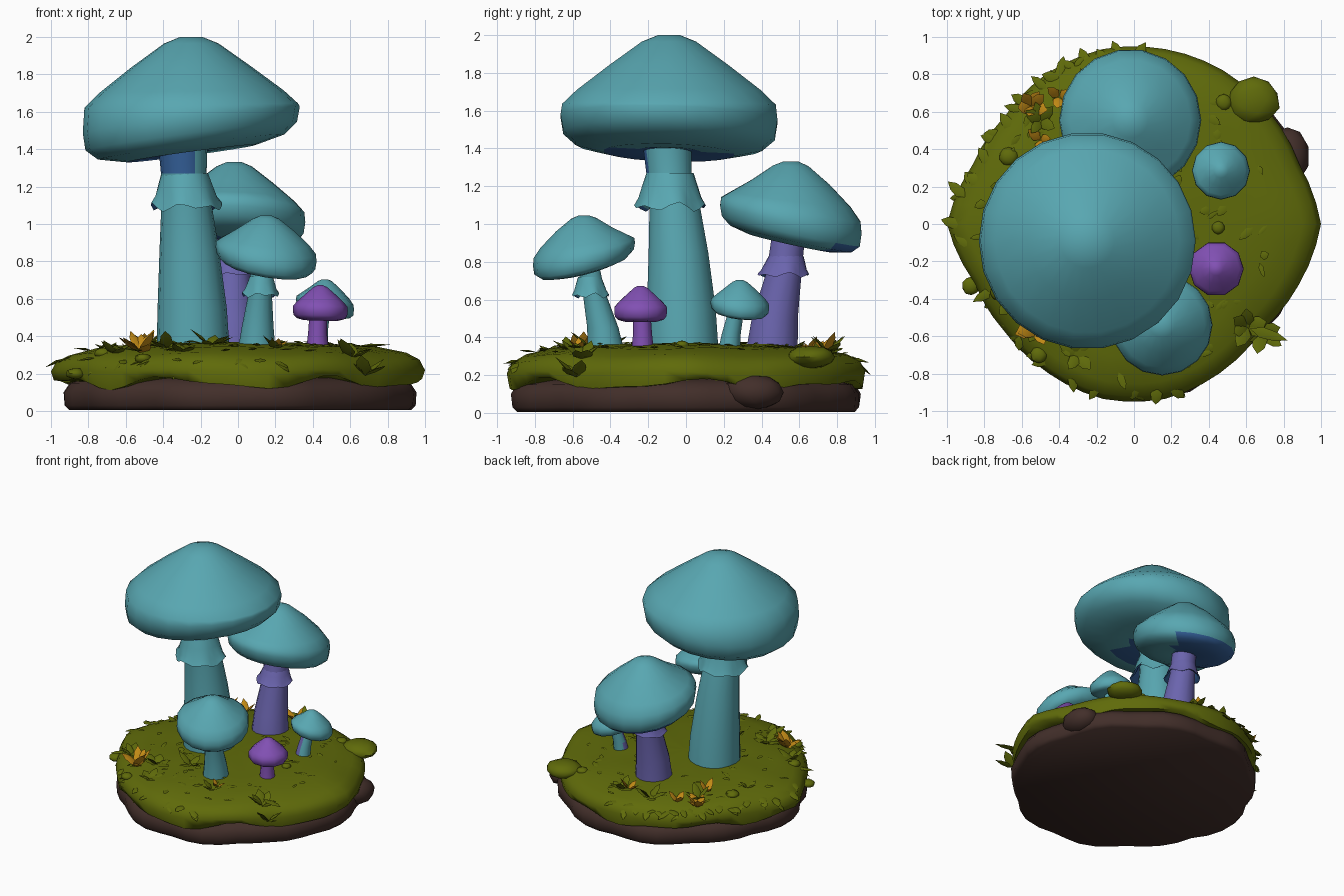
import bpy, bmesh, math, random
from mathutils import Vector, Matrix

random.seed(4)
if "Cube" in bpy.data.objects:
    bpy.data.objects.remove(bpy.data.objects["Cube"], do_unlink=True)


def material(name, rgb):
    m = bpy.data.materials.new(name)
    m.use_nodes = True
    m.diffuse_color = (*rgb, 1)
    m.node_tree.nodes["Principled BSDF"].inputs["Base Color"].default_value = (*rgb, 1)
    return m


TEAL = material("teal", (0.098, 0.385, 0.44))
BLUE = material("deep blue", (0.035, 0.12, 0.33))
LILAC = material("blue purple", (0.145, 0.128, 0.42))
VIOLET = material("violet", (0.22, 0.08, 0.45))
MOSS = material("moss green", (0.115, 0.145, 0.003))
SOIL = material("soil brown", (0.055, 0.028, 0.023))
AMBER = material("amber", (0.55, 0.26, 0.008))


def finish(name, bm, mats, rule=None, angle=40):
    """Turn a bmesh into an object; rule picks the material index of each face."""
    bmesh.ops.recalc_face_normals(bm, faces=bm.faces)
    if rule:
        for f in bm.faces:
            f.material_index = int(rule(f))
    me = bpy.data.meshes.new(name)
    bm.to_mesh(me)
    bm.free()
    for m in mats:
        me.materials.append(m)
    ob = bpy.data.objects.new(name, me)
    bpy.context.collection.objects.link(ob)
    bpy.ops.object.select_all(action="DESELECT")
    ob.select_set(True)
    bpy.context.view_layer.objects.active = ob
    bpy.ops.object.shade_smooth_by_angle(angle=math.radians(angle))


def loft(rings, closed=False):
    """Skin a list of rings; ends are filled unless the loft closes on itself."""
    bm = bmesh.new()
    vs = [[bm.verts.new(p) for p in ring] for ring in rings]
    n = len(vs[0])
    pairs = list(zip(vs, vs[1:])) + ([(vs[-1], vs[0])] if closed else [])
    for a, b in pairs:
        for i in range(n):
            j = (i + 1) % n
            bm.faces.new((a[i], a[j], b[j], b[i]))
    if not closed:
        bm.faces.new(vs[0])
        bm.faces.new(vs[-1])
    return bm


def angles(n):
    return [math.tau * i / n for i in range(n)]


# ---- ground outline and height
OUTLINE = [1, .94, .94, .95, .95, .95, .93, .9, .92, 1, .91, .9, .92, .95, .95, .92, .89, .94]
MOUND = [(0, .37), (.5, .36), (.75, .34), (.9, .305), (.97, .27), (1, .215), (.985, .15), (.85, .15)]


def outline(a):
    t = (a % math.tau) / math.tau * len(OUTLINE)
    i = int(t)
    lo, hi = OUTLINE[i % 18], OUTLINE[(i + 1) % 18]
    return lo + (hi - lo) * (t - i)


def height(x, y):
    f = math.hypot(x, y) / outline(math.atan2(y, x))
    for (f0, h0), (f1, h1) in zip(MOUND[:5], MOUND[1:6]):
        if f <= f1:
            return h0 + (h1 - h0) * (f - f0) / (f1 - f0)
    return .2


# moss cover with a drooping, wavy hem
rings = []
for f, h in MOUND:
    f = max(f, .03)
    ring = []
    for a in angles(54):
        r = f * outline(a)
        hem = .022 * math.sin(a * 6 + 1) + .012 * math.sin(a * 11) if h < .2 else 0
        bump = .008 * math.sin(a * 7 + f * 9) * f
        ring.append((r * math.cos(a), r * math.sin(a), h + hem + bump))
    rings.append(ring)
finish("moss_cover", loft(rings), [MOSS], angle=75)

# soil slab made of broad stony lumps
rings = []
for f, z in [(.975, .005), (1, .03), (1.005, .1), (.97, .15), (.85, .18)]:
    ring = []
    for a in angles(45):
        r = f * min(.94, outline(a)) * (1 - .035 * abs(math.sin(a * 5 + 2 * z)) ** 3)
        ring.append((.01 + r * math.cos(a), r * math.sin(a), z))
    rings.append(ring)
finish("soil_slab", loft(rings), [SOIL], angle=50)


def lump(name, loc, size, mat):
    bm = bmesh.new()
    bmesh.ops.create_icosphere(bm, subdivisions=2, radius=1)
    for v in bm.verts:
        v.co *= random.uniform(.94, 1.05)
    bmesh.ops.transform(bm, matrix=Matrix.LocRotScale(Vector(loc), None, Vector(size)), verts=bm.verts)
    finish(name, bm, [mat])


lump("side_rock", (.82, .36, .11), (.115, .165, .095), SOIL)
lump("moss_mound", (.64, .66, .295), (.14, .13, .06), MOSS)
for i, (x, y, r) in enumerate([(.48, .65, .045), (-.67, .36, .05), (-.51, -.7, .045),
                               (-.72, -.36, .05), (-.87, -.33, .05), (.45, -.02, .035)]):
    lump(f"moss_pebble_{i + 1}", (x, y, height(x, y)), (r, r, r * .6), MOSS)


# ---- mushrooms: cap profile of radius, height and share of the lean
CAP = [(.1, .725, 0), (.25, .665, .1), (.55, .45, .3), (.85, .22, .6), (.985, .09, .8), (1, -.04, .9),
       (.975, -.19, 1), (.86, -.29, 1), (.6, -.35, 1), (.3, -.34, 1), (.1, -.32, 1)]


def cap(name, centre, R, tilt, mats, n=18, patch=None, tall=1, top=1, reach=.95):
    """Domed cap, sheared so that its rim leans; patch is the painted underside direction."""
    c = Vector(centre)
    rings = []
    for r, z, w in CAP:
        w *= top if z > 0 else 1
        ring = []
        for a in angles(n):
            x, y = r * R * math.cos(a), r * R * math.sin(a)
            ring.append(c + Vector((x, y, z * R * tall + w * (tilt[0] * x + tilt[1] * y))))
        rings.append(ring)

    def painted(f):
        d = f.calc_center_median() - c
        flat = Vector((d.x, d.y))
        return f.normal.z < -.5 and flat.length < R * reach and flat.dot(Vector(patch)) > -.15 * R
    finish(name, loft(rings), mats, painted if patch else None, 70)


def stem(name, path, mats, n=14, rule=None):
    """Round stem through (x, y, z, radius) stations."""
    rings = [[(x + r * math.cos(a), y + r * math.sin(a), z) for a in angles(n)] for x, y, z, r in path]
    finish(name, loft(rings), mats, rule)


def skirt(name, top, low, mats, n=24):
    """Flared ragged collar between two (x, y, z, radius) stations; mats are outside and inside."""
    rings = []
    for t, dr in [(0, .003), (.35, 0), (.75, -.006), (1, 0), (.95, -.018), (.3, -.025)]:
        x, y, z, r = [p + (q - p) * t for p, q in zip(top, low)]
        ring = []
        for a in angles(n):
            wave = t * t * (top[2] - low[2]) * (.09 * math.sin(a * 6) + .06 * math.sin(a * 4 + 1))
            rr = r + dr * low[3] / .19 + wave * .3
            ring.append((x + rr * math.cos(a), y + rr * math.sin(a), z + wave))
        rings.append(ring)
    finish(name, loft(rings, closed=True), mats, lambda f: f.normal.z < -.35, 50)


cap("tall_cap", (-.25, -.09, 1.58), .58, (.135, -.03), [TEAL, BLUE], 22, (-1, -.1), top=.2, reach=.65)
stem("tall_stem", [(-.24, -.02, .33, .195), (-.245, -.025, .55, .185), (-.26, -.04, .85, .16),
                   (-.275, -.06, 1.1, .135), (-.29, -.09, 1.27, .122), (-.295, -.1, 1.43, .132)],
     [TEAL, BLUE], 18, lambda f: f.calc_center_median().z > 1.3 and f.normal.y < .3 and f.normal.x < .6)
skirt("tall_skirt", (-.285, -.085, 1.27, .122), (-.275, -.085, 1.09, .187), [TEAL, BLUE])

cap("back_cap", (-.02, .555, 1.04), .38, (-.04, -.22), [TEAL, BLUE], 18, (-.75, .75), tall=1.06)
stem("back_stem", [(-.03, .455, .33, .14), (-.03, .47, .5, .125), (-.03, .52, .75, .095),
                   (-.03, .545, .96, .09)], [LILAC])
skirt("back_skirt", (-.03, .53, .83, .09), (-.03, .515, .73, .135), [LILAC, BLUE])

cap("front_cap", (.15, -.54, .85), .27, (-.16, .25), [TEAL], 16)
stem("front_stem", [(.1, -.425, .33, .1), (.105, -.44, .45, .085), (.12, -.49, .65, .06),
                    (.13, -.52, .79, .06)], [TEAL])
skirt("front_skirt", (.125, -.51, .72, .06), (.12, -.505, .62, .097), [TEAL, BLUE])

cap("violet_cap", (.44, -.24, .545), .147, (-.03, 0), [VIOLET], 10, tall=1.2)
stem("violet_stem", [(.425, -.23, .31, .062), (.425, -.23, .42, .05), (.43, -.235, .53, .047)], [VIOLET], 12)

cap("little_cap", (.465, .285, .575), .155, (-.2, -.1), [TEAL], 12, tall=1.15)
stem("little_stem", [(.42, .225, .31, .06), (.43, .24, .42, .05), (.455, .27, .56, .04)],
     [TEAL, LILAC], 12, lambda f: f.normal.x + f.normal.y < -.7)


# ---- leaves
def leaf(bm, base, heading, pitch, length, width):
    """Thin pointed leaf with a folded ridge, pointing along heading and pitch."""
    rot = Matrix.Rotation(heading, 4, "Z") @ Matrix.Rotation(-pitch, 4, "Y")
    a, b = length * .3, length * .7
    rim = [(0, 0, 0), (a, width, 0), (b, width * .8, 0), (length, 0, 0), (b, -width * .8, 0), (a, -width, 0)]
    ridge = [(length * .45, 0, width * .35), (length * .45, 0, -width * .25)]
    v = [bm.verts.new(Vector(base) + (rot @ Vector(p))) for p in rim + ridge]
    for i in range(6):
        for k in (6, 7):
            bm.faces.new((v[i], v[(i + 1) % 6], v[k]))


def tuft(bm, x, y, count, length, width, pitch=(.2, .9), facing=None, spread=math.pi):
    for i in range(count):
        a = facing + random.uniform(-spread, spread) if facing is not None else math.tau * i / count + random.random()
        leaf(bm, (x, y, height(x, y) - .01), a, random.uniform(*pitch),
             length * random.uniform(.7, 1.1), width * random.uniform(.8, 1.1))


# leaves hanging over the left, front and back rim
bm = bmesh.new()
for i in range(46):
    a = math.radians(92 + i * 4.2) + random.uniform(-.04, .04)
    r = outline(a) * random.uniform(.9, .945)
    x, y = r * math.cos(a), r * math.sin(a)
    tuft(bm, x, y, 2, .12, .03, (-1.3, -.1), a, 1)
finish("rim_leaves", bm, [MOSS], angle=30)

# upright green tufts
bm = bmesh.new()
for x, y, n, size in [(.61, -.55, 6, .16), (.68, -.58, 5, .15), (-.38, -.5, 6, .15), (-.15, -.4, 5, .13),
                      (.2, -.62, 5, .1), (-.5, .55, 5, .12), (-.2, .75, 6, .14), (-.66, -.42, 5, .13),
                      (.05, .75, 5, .13), (-.7, .2, 5, .1), (-.3, -.7, 5, .12)]:
    tuft(bm, x, y, n, size, size * .27)
leaf(bm, (.62, -.56, .345), -.3, .05, .21, .03)
finish("green_tufts", bm, [MOSS], angle=30)

# amber leaf clusters
bm = bmesh.new()
for x, y, n, size in [(-.52, -.55, 9, .15), (-.55, .63, 6, .14), (-.5, .45, 3, .11), (-.4, .68, 3, .11),
                      (.21, -.57, 3, .08), (0, .74, 3, .12)]:
    tuft(bm, x, y, n, size, size * .27, (.4, 1.1))
finish("amber_leaves", bm, [AMBER], angle=30)

# small flat leaves scattered on the moss
bm = bmesh.new()
for i in range(80):
    a, r = random.uniform(0, math.tau), .86 * math.sqrt(random.uniform(.1, .95))
    x, y = r * math.cos(a), r * math.sin(a)
    leaf(bm, (x, y, height(x, y) + .004), random.uniform(0, math.tau), .08,
         random.uniform(.05, .1), random.uniform(.012, .025))
finish("scattered_leaves", bm, [MOSS], angle=30)
